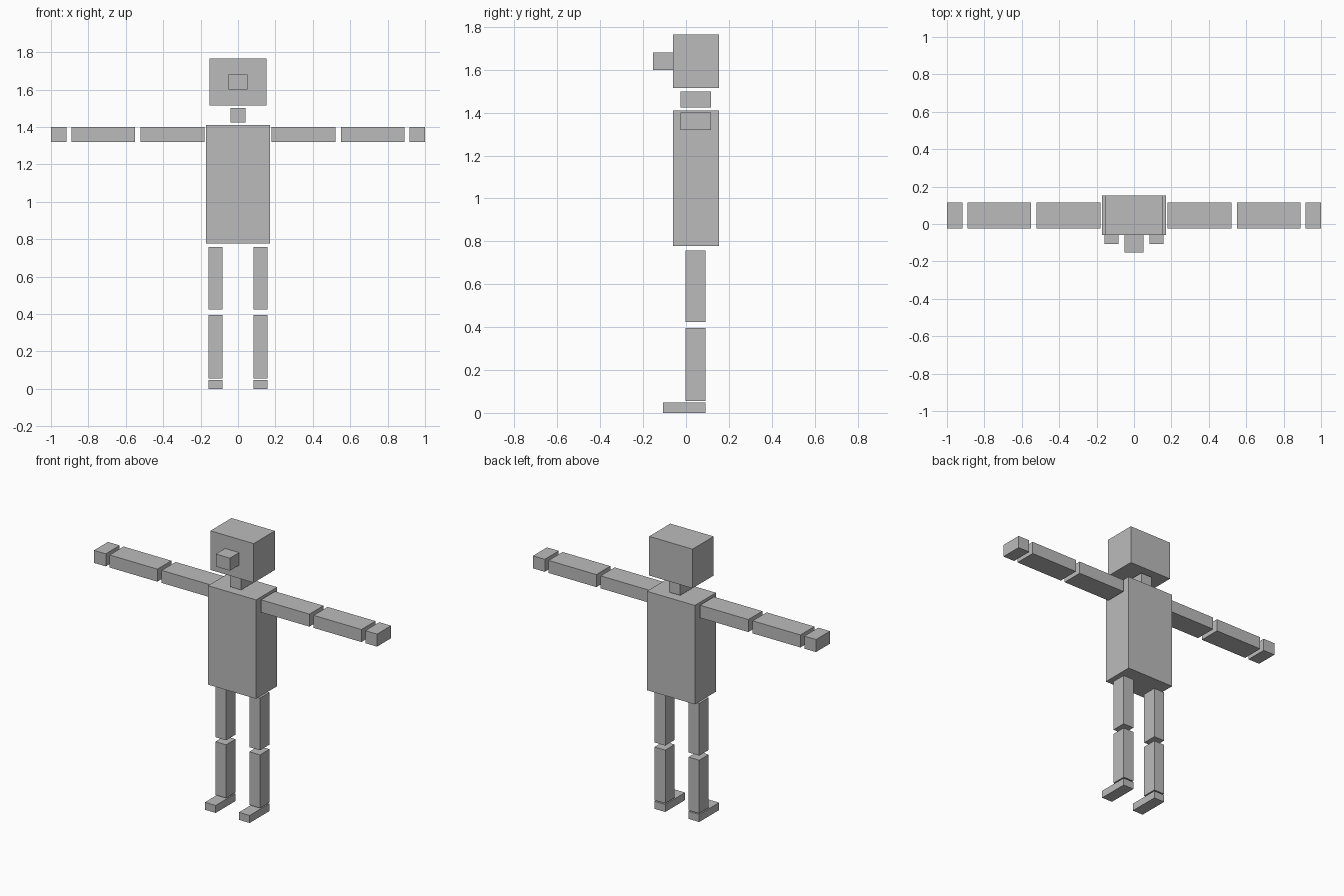
import bpy
from mathutils import Vector

cube = bpy.data.objects.get("Cube")
if cube:
    bpy.data.objects.remove(cube, do_unlink=True)

grey = bpy.data.materials.new("plain_grey")
grey.use_nodes = True
colour = (0.5, 0.5, 0.5, 1)
grey.diffuse_color = colour
grey.node_tree.nodes["Principled BSDF"].inputs["Base Color"].default_value = colour


def box(name, x, y, z):
    """Block spanning the (low, high) range on each axis."""
    lo, hi = Vector((x[0], y[0], z[0])), Vector((x[1], y[1], z[1]))
    bpy.ops.mesh.primitive_cube_add(size=1, location=(lo + hi) / 2)
    ob = bpy.context.object
    ob.name = ob.data.name = name
    ob.scale = hi - lo
    bpy.ops.object.transform_apply(location=False, rotation=False, scale=True)
    ob.data.materials.append(grey)


def pair(name, x, y, z):
    """Left block at +x and its mirrored right block."""
    box("left_" + name, x, y, z)
    box("right_" + name, (-x[1], -x[0]), y, z)


# Body and head
BODY_Y = (-0.06, 0.153)
LIMB_Y = (-0.025, 0.116)
box("torso", (-0.17, 0.17), BODY_Y, (0.778, 1.41))
box("neck", (-0.04, 0.04), LIMB_Y, (1.425, 1.5))
box("head", (-0.153, 0.153), BODY_Y, (1.515, 1.765))
box("nose", (-0.05, 0.05), (-0.153, -0.06), (1.6, 1.68))

# Arms, stretched sideways
ARM_Z = (1.32, 1.4)
pair("upper_arm", (0.18, 0.522), LIMB_Y, ARM_Z)
pair("forearm", (0.552, 0.89), LIMB_Y, ARM_Z)
pair("hand", (0.917, 1.0), LIMB_Y, ARM_Z)

# Legs and feet
LEG_X, LEG_Y = (0.082, 0.158), (-0.003, 0.092)
pair("thigh", LEG_X, LEG_Y, (0.424, 0.758))
pair("shin", LEG_X, LEG_Y, (0.055, 0.395))
pair("foot", LEG_X, (-0.108, 0.092), (0.0, 0.048))
